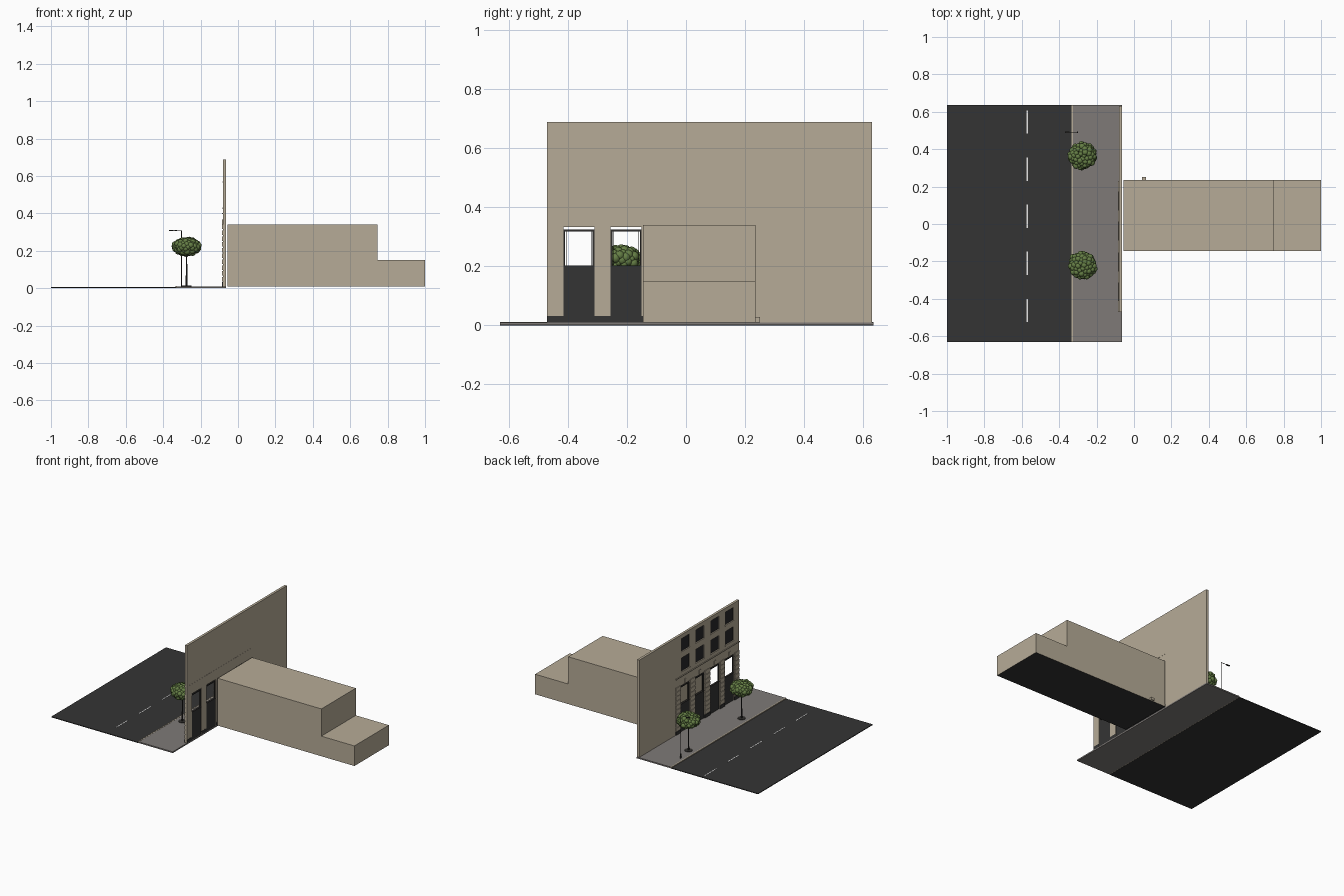
import bpy, math, random
from mathutils import Vector

if "Cube" in bpy.data.objects:
    bpy.data.objects.remove(bpy.data.objects["Cube"])
random.seed(4)


def material(name, r, g, b):
    m = bpy.data.materials.new(name)
    m.use_nodes = True
    m.diffuse_color = (r, g, b, 1)
    m.node_tree.nodes["Principled BSDF"].inputs["Base Color"].default_value = (r, g, b, 1)
    return m


stone = material("beige stone", 0.47, 0.41, 0.31)
asphalt = material("dark asphalt", 0.034, 0.034, 0.034)
paving = material("grey paving", 0.21, 0.195, 0.185)
white = material("white paint", 0.8, 0.8, 0.8)
leaf = material("leaf green", 0.13, 0.21, 0.06)
metal = material("dark metal", 0.03, 0.028, 0.026)
glass = material("dark glass", 0.02, 0.02, 0.022)


def box(name, x, y, z, mat):
    """Box from (low, high) pairs on each axis."""
    bpy.ops.mesh.primitive_cube_add(size=1)
    o = bpy.context.object
    o.name = name
    for v in o.data.vertices:
        v.co = [a[0] if c < 0 else a[1] for c, a in zip(v.co, (x, y, z))]
    o.data.materials.append(mat)
    return o


def rod(name, start, end, radius, mat, sides=10, tip=None):
    a, b = Vector(start), Vector(end)
    bpy.ops.mesh.primitive_cone_add(vertices=sides, radius1=radius,
                                    radius2=radius if tip is None else tip,
                                    depth=(b - a).length, location=(a + b) / 2)
    o = bpy.context.object
    o.name = name
    o.rotation_euler = (b - a).to_track_quat("Z", "Y").to_euler()
    o.data.materials.append(mat)
    bpy.ops.object.shade_smooth_by_angle()
    return o


def cut(target, boxes):
    for b in boxes:
        cutter = box("cutter", *b, stone)
        cutter.hide_render = True
        mod = target.modifiers.new("cut", "BOOLEAN")
        mod.object = cutter
        mod.solver = "EXACT"
        bpy.context.view_layer.objects.active = target
        bpy.ops.object.modifier_apply(modifier=mod.name)
        bpy.data.objects.remove(cutter)


# Street
box("road", (-1, -0.33), (-0.63, 0.635), (0, 0.005), asphalt)
box("pavement", (-0.325, -0.063), (-0.63, 0.635), (0.001, 0.01), paving)
box("kerb", (-0.333, -0.325), (-0.63, 0.635), (0.001, 0.011), stone)
for i in range(5):
    y = -0.525 + i * 0.252
    box("lane_dash", (-0.574, -0.568), (y, y + 0.125), (0.005, 0.006), white)

# Facade wall, in a ground floor, an upper floor and a plain side wall
FRONT, BACK = -0.081, -0.064
bays = [-0.363, -0.203, -0.037, 0.123]
HALF = 0.0525
rows = [(0.43, 0.525), (0.57, 0.66)]
ground = box("ground_floor_wall", (FRONT, BACK), (-0.47, 0.23), (0.01, 0.4), stone)
upper = box("upper_wall", (FRONT, BACK), (-0.47, 0.23), (0.4, 0.688), stone)
box("side_wall", (FRONT, BACK), (0.23, 0.63), (0.01, 0.688), stone)
cut(ground, [((-0.2, 0), (y - HALF, y + HALF), (0, 0.333)) for y in bays])
cut(upper, [((-0.2, FRONT + 0.009), (y - 0.045, y + 0.045), r) for y in bays for r in rows])
box("cornice", (FRONT - 0.005, BACK + 0.001), (-0.47, 0.23), (0.396, 0.402), stone)

for y in bays:
    # Upper windows with sills
    for lo, hi in rows:
        box("upper_window", (FRONT + 0.005, FRONT + 0.009), (y - 0.045, y + 0.045), (lo, hi), glass)
        box("window_sill", (FRONT - 0.003, FRONT + 0.003), (y - 0.05, y + 0.05), (lo - 0.006, lo), stone)
    # Ground floor bays: solid lower panel, open framed window above
    box("door_panel", (-0.077, -0.067), (y - HALF, y + HALF), (0.01, 0.2), asphalt)
    for s in (-1, 1):
        e = sorted((y + s * HALF, y + s * (HALF - 0.006)))
        box("frame_post", (-0.077, -0.067), e, (0.2, 0.325), metal)
        t = sorted((y + s * 0.043, y + s * 0.0415))
        box("inner_frame_post", (-0.074, -0.07), t, (0.2, 0.32), metal)
    box("frame_head", (-0.077, -0.067), (y - HALF, y + HALF), (0.318, 0.325), metal)
    box("frame_sill", (-0.079, -0.066), (y - HALF, y + HALF), (0.198, 0.203), metal)
    box("keystone", (FRONT - 0.004, FRONT), (y - 0.009, y + 0.009), (0.34, 0.368), stone)

# Piers between the bays, with a dark plinth and stacked stone courses
edges = [-0.47] + [y + s * HALF for y in bays for s in (-1, 1)] + [0.23]
for lo, hi in zip(edges[::2], edges[1::2]):
    box("plinth", (FRONT - 0.004, BACK + 0.001), (lo, hi), (0.01, 0.032), asphalt)
    for k in range(10):
        z = 0.036 + k * 0.031
        box("stone_course", (FRONT - 0.004, FRONT), (lo + 0.001, hi - 0.001), (z, z + 0.024), stone)

# Rear building with a dark underside
for part, x, top in (("rear_hall", (-0.055, 0.745), 0.34), ("rear_annex", (0.745, 1), 0.15)):
    o = box(part, x, (-0.145, 0.235), (0.01, top), stone)
    o.data.materials.append(asphalt)
    for f in o.data.polygons:
        if f.normal.z < -0.5:
            f.material_index = 1
box("side_step", (0.043, 0.065), (0.235, 0.25), (0.01, 0.028), stone)

# Trees
bpy.ops.mesh.primitive_ico_sphere_add(subdivisions=2, radius=0.017)
ball = bpy.context.object
ball.data.materials.append(leaf)
bpy.ops.object.shade_smooth()
leaf_mesh = ball.data
bpy.data.objects.remove(ball)
COUNT = 110
for y in (0.365, -0.22):
    base = Vector((-0.275, y, 0))
    rod("tree_grate", base + Vector((0, 0, 0.01)), base + Vector((0, 0, 0.013)), 0.026, metal, 16)
    rod("trunk", base + Vector((0, 0, 0.01)), base + Vector((0, 0, 0.19)), 0.005, metal, 8, 0.003)
    for a in range(5):
        t = a * math.tau / 5
        rod("branch", base + Vector((0, 0, 0.165)),
            base + Vector((0.045 * math.cos(t), 0.045 * math.sin(t), 0.215)), 0.0025, metal, 6)
    # Leaf clusters spread evenly over a flattened crown
    for i in range(COUNT):
        h = 1 - 2 * (i + 0.5) / COUNT
        r = math.sqrt(1 - h * h)
        t = i * math.pi * (3 - math.sqrt(5))
        k = random.uniform(0.86, 1.04)
        o = bpy.data.objects.new("leaf_cluster", leaf_mesh)
        o.location = base + Vector((0.064 * k * r * math.cos(t), 0.064 * k * r * math.sin(t),
                                    0.222 + 0.038 * k * h))
        o.scale = [random.uniform(0.75, 1.05)] * 3
        bpy.context.collection.objects.link(o)

# Street lamp
LX, LY = -0.302, 0.49
rod("lamp_base", (LX, LY, 0.01), (LX, LY, 0.04), 0.004, metal)
rod("lamp_pole", (LX, LY, 0.01), (LX, LY, 0.308), 0.0022, metal)
rod("lamp_arm", (LX, LY, 0.307), (-0.35, LY, 0.309), 0.0016, metal)
box("lamp_head", (-0.37, -0.345), (LY - 0.004, LY + 0.004), (0.305, 0.311), metal)
